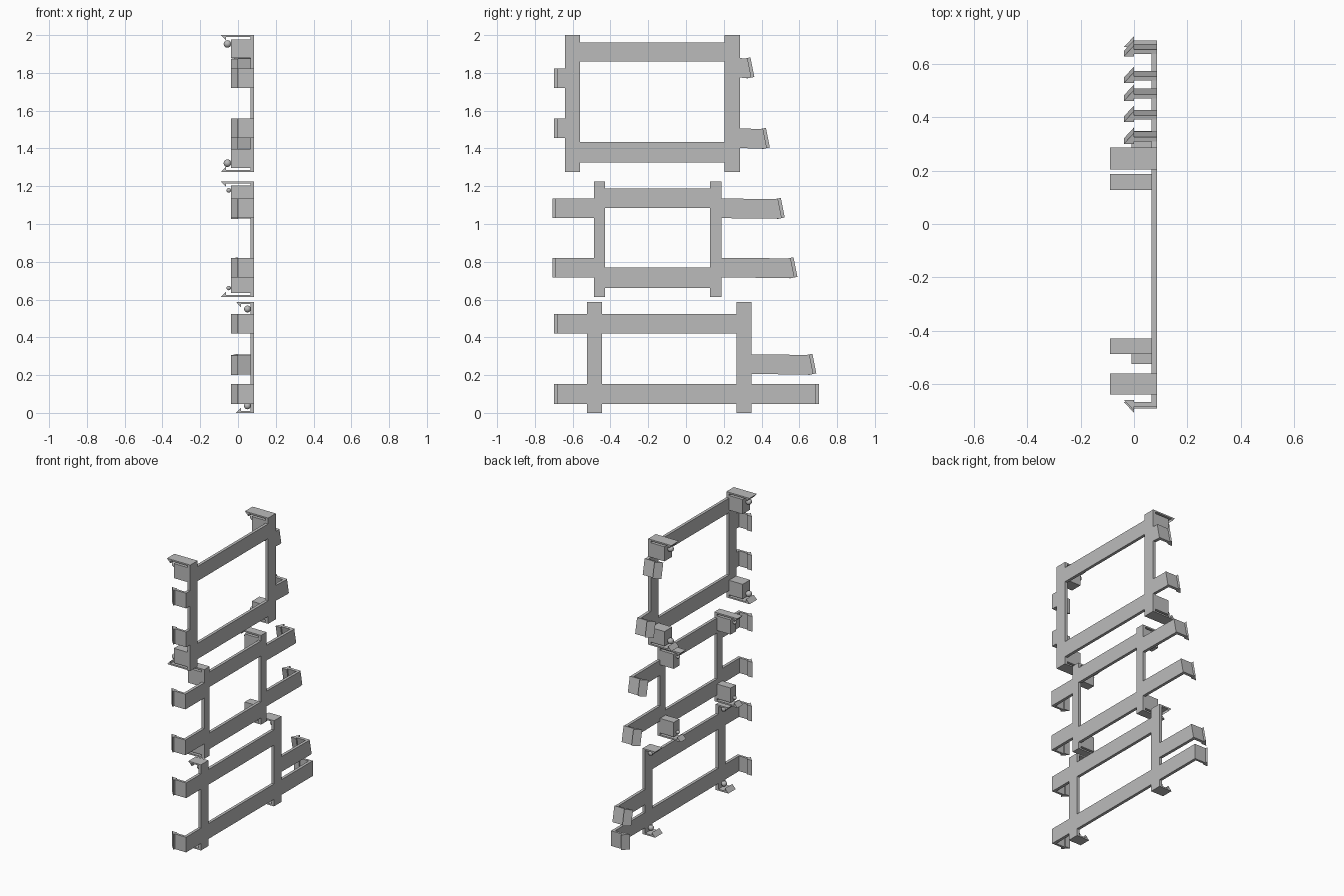
import bpy, bmesh, math
from mathutils import Vector

cube = bpy.data.objects.get("Cube")
if cube:
    bpy.data.objects.remove(cube, do_unlink=True)

grey = bpy.data.materials.new("plain_grey")
grey.use_nodes = True
colour = (0.5, 0.5, 0.5, 1)
grey.diffuse_color = colour
grey.node_tree.nodes["Principled BSDF"].inputs["Base Color"].default_value = colour

# Plate thickness along x, and depth of the corner blocks
INNER, OUTER, BLOCK = 0.066, 0.086, -0.038


def finish(name, bm):
    bmesh.ops.recalc_face_normals(bm, faces=bm.faces)
    mesh = bpy.data.meshes.new(name)
    bm.to_mesh(mesh)
    bm.free()
    mesh.materials.append(grey)
    obj = bpy.data.objects.new(name, mesh)
    bpy.context.collection.objects.link(obj)
    return obj


def prism(name, base, top):
    """Solid between two matching outlines."""
    bm = bmesh.new()
    a = [bm.verts.new(p) for p in base]
    b = [bm.verts.new(p) for p in top]
    bm.faces.new(a)
    bm.faces.new(b)
    for i in range(len(a)):
        j = (i + 1) % len(a)
        bm.faces.new((a[i], a[j], b[j], b[i]))
    return finish(name, bm)


def box(name, x0, x1, y0, y1, z0, z1):
    ring = [(x0, y0), (x1, y0), (x1, y1), (x0, y1)]
    return prism(name, [(x, y, z0) for x, y in ring], [(x, y, z1) for x, y in ring])


# Hook outline: x, and distance outwards from the wall face
HOOK = [(OUTER, 0), (0, 0), (0, 0.016), (-0.038, -0.025), (0, -0.025),
        (0, -0.016), (OUTER, -0.016)]


def arm(name, start, end, z0, z1, side, lean=0):
    """Flat arm ending in a barbed hook; lean tips the hook back at the top."""
    def place(x, out, z):
        return (x, end + side * out - lean * (z - z0), z + lean * out)
    prism(name + "_hook", [place(x, o, z0) for x, o in HOOK],
          [place(x, o, z1) for x, o in HOOK])
    tip = [place(0, -0.016, z0)[1:], place(0, -0.016, z1)[1:]]
    outline = [(start, z0), tip[0], tip[1], (start, z1)]
    prism(name, [(INNER, y, z) for y, z in outline], [(OUTER, y, z) for y, z in outline])


def peg(name, x, y, z, radius):
    """Round-headed peg pointing inwards."""
    bm = bmesh.new()
    bmesh.ops.create_uvsphere(bm, u_segments=16, v_segments=10, radius=radius)
    bmesh.ops.translate(bm, verts=bm.verts, vec=Vector((x, y, z)))
    ball = finish(name, bm)
    for face in ball.data.polygons:
        face.use_smooth = True


def latch(name, y0, y1, edge, down, reach, block, radius):
    """Barbed ledge at a post end, with its peg and optional block."""
    outline = [(INNER, 0), (reach, 0), (reach + 0.026, 0.028),
               (reach + 0.026, 0.01), (INNER, 0.01)]
    prism(name + "_ledge", [(x, y0, edge + down * d) for x, d in outline],
          [(x, y1, edge + down * d) for x, d in outline])
    if block:
        za, zb = sorted((edge + down * 0.022, edge + down * 0.122))
        box(name + "_block", BLOCK, INNER, y0, y1, za, zb)
    face = BLOCK if block else INNER
    depth = 0.047 if block else 0.037
    peg(name + "_peg", face - radius * 0.9, (y0 + y1) / 2, edge + down * depth, radius)


def frame(name, z0, z1, posts, rails, reach, block, radius):
    for label, (y0, y1) in zip(("front", "back"), posts):
        box(f"{name}_{label}_post", INNER, OUTER, y0, y1, z0, z1)
        latch(f"{name}_{label}_top", y0, y1, z1, -1, reach, block, radius)
        latch(f"{name}_{label}_bottom", y0, y1, z0, 1, reach, block, radius)
    for label, (a, b) in zip(("lower", "upper"), rails):
        box(f"{name}_{label}_rail", INNER, OUTER, posts[0][1], posts[1][0], a, b)


# Three frames stacked upwards
frame("bottom_frame", 0, 0.587, [(-0.524, -0.444), (0.267, 0.348)],
      [(0.048, 0.153), (0.42, 0.524)], -0.01, False, 0.018)
frame("middle_frame", 0.614, 1.225, [(-0.487, -0.429), (0.127, 0.187)],
      [(0.66, 0.77), (1.085, 1.188)], -0.09, True, 0.012)
frame("top_frame", 1.275, 2, [(-0.64, -0.56), (0.204, 0.287)],
      [(1.326, 1.433), (1.86, 1.96)], -0.09, True, 0.02)

# Front arms: post edge, wall face, lower and upper height
front_arms = [(-0.524, -0.684, 0.048), (-0.524, -0.684, 0.42),
              (-0.487, -0.692, 0.717), (-0.487, -0.692, 1.031),
              (-0.64, -0.684, 1.454), (-0.64, -0.684, 1.72)]
for start, end, z in front_arms:
    arm("front_arm", start, end, z, z + 0.104, -1)

# Back arms: the lowest is upright, the rest lean
back_arms = [(0.348, 0.688, 0.048, 0), (0.348, 0.674, 0.206, 0.2),
             (0.187, 0.574, 0.717, 0.2), (0.187, 0.507, 1.031, 0.2),
             (0.287, 0.428, 1.402, 0.2), (0.287, 0.346, 1.775, 0.2)]
for start, end, z, lean in back_arms:
    arm("back_arm", start, end, z, z + 0.104, 1, lean)
